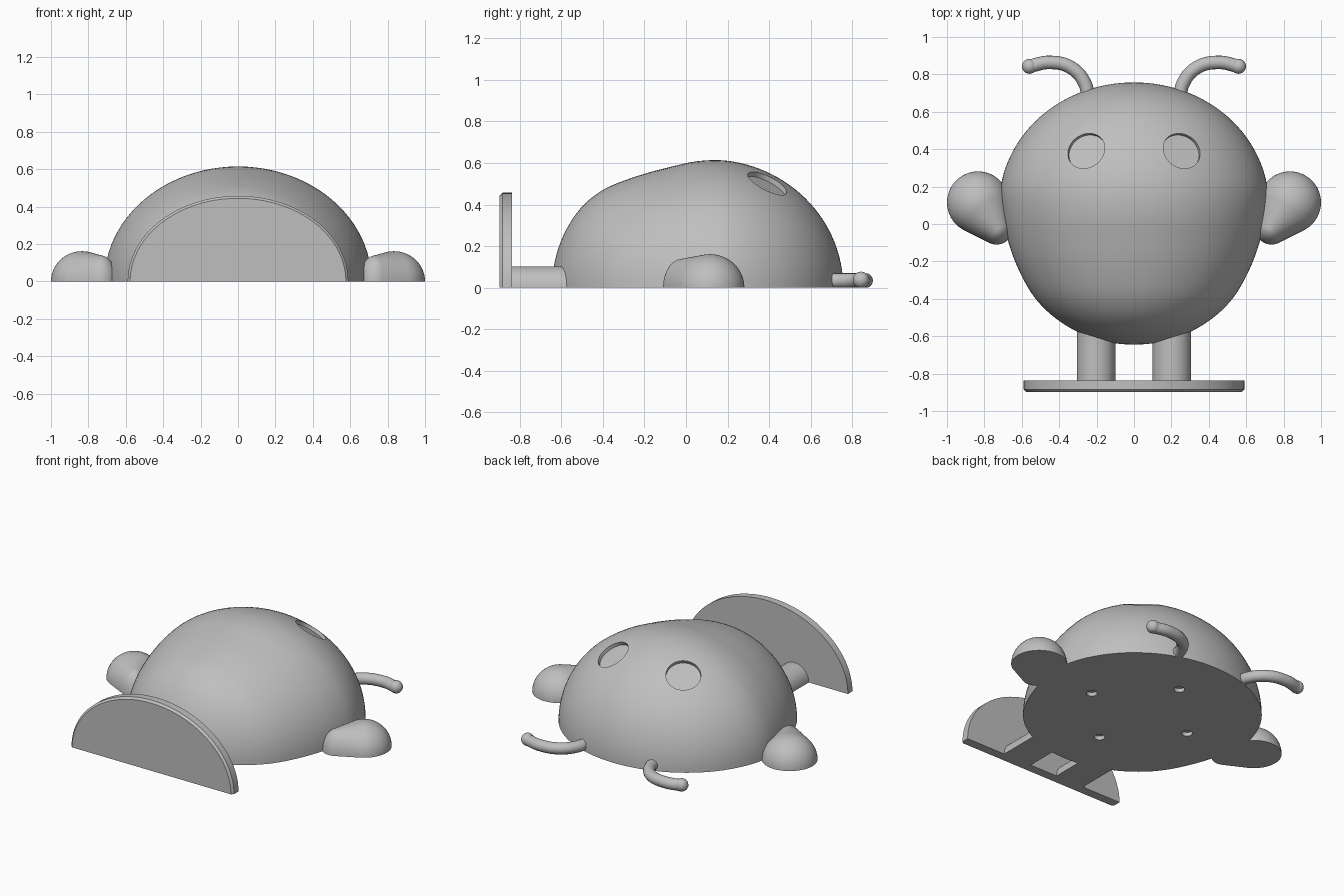
import bpy, bmesh, math
from mathutils import Matrix, Vector

if "Cube" in bpy.data.objects:
    bpy.data.objects.remove(bpy.data.objects["Cube"])

grey = bpy.data.materials.new("plain_grey")
grey.use_nodes = True
GREY = (0.52, 0.52, 0.52, 1)
grey.diffuse_color = GREY
grey.node_tree.nodes["Principled BSDF"].inputs["Base Color"].default_value = GREY


def place(center, scale=(1, 1, 1), rot=None):
    return Matrix.Translation(center) @ (rot or Matrix()) @ Matrix.Diagonal((*scale, 1))


def make_object(name, bm):
    bmesh.ops.recalc_face_normals(bm, faces=bm.faces)
    mesh = bpy.data.meshes.new(name)
    bm.to_mesh(mesh)
    bm.free()
    mesh.materials.append(grey)
    ob = bpy.data.objects.new(name, mesh)
    bpy.context.collection.objects.link(ob)
    return ob


def flatten_base(bm):
    """Keep only what is above the ground plane and close the cut."""
    bmesh.ops.bisect_plane(bm, geom=bm.verts[:] + bm.edges[:] + bm.faces[:], dist=1e-4,
                           plane_co=(0, 0, 0), plane_no=(0, 0, 1), clear_inner=True)
    bmesh.ops.holes_fill(bm, edges=[e for e in bm.edges if e.is_boundary], sides=0)


def smooth(ob):
    bpy.ops.object.select_all(action='DESELECT')
    ob.select_set(True)
    bpy.context.view_layer.objects.active = ob
    bpy.ops.object.shade_smooth_by_angle(angle=math.radians(30))


def add_cylinder(bm, radius, depth, matrix, segments=48):
    bmesh.ops.create_cone(bm, cap_ends=True, segments=segments, radius1=radius,
                          radius2=radius, depth=depth, matrix=matrix)


def blend(table, u):
    """Smooth (Catmull-Rom) lookup in a list of (u, value)."""
    n = len(table)
    i = max(k for k in range(n - 1) if k == 0 or u >= table[k][0])
    p = [Vector(table[min(max(i + k, 0), n - 1)]) for k in (-1, 0, 1, 2)]
    h = p[2].x - p[1].x
    t = min(max((u - p[1].x) / h, 0), 1)
    m1 = (p[2].y - p[0].y) / (p[2].x - p[0].x) * h
    m2 = (p[3].y - p[1].y) / (p[3].x - p[1].x) * h
    return ((2*t**3 - 3*t*t + 1) * p[1].y + (t**3 - 2*t*t + t) * m1
            + (3*t*t - 2*t**3) * p[2].y + (t**3 - t*t) * m2)


ALONG_Y = Matrix.Rotation(math.pi / 2, 4, 'X')

# Body: a ball stretched by half-width and height factors along its length
WIDTH = [(-1, .70), (-.7, .695), (-.47, .683), (-.22, .688), (0, .705), (.2, .727), (.5, .737), (1, .75)]
HEIGHT = [(-1, .655), (-.8, .642), (-.7, .627), (-.47, .594), (-.22, .59), (0, .609), (.2, .624), (.5, .634), (1, .645)]
bm = bmesh.new()
bmesh.ops.create_uvsphere(bm, u_segments=96, v_segments=64, radius=1, matrix=ALONG_Y)
for v in bm.verts:
    u = v.co.y
    v.co = (v.co.x * blend(WIDTH, u), .056 + .701 * u, v.co.z * blend(HEIGHT, u))
flatten_base(bm)
body = make_object("body", bm)

# Cutters: round eye recesses and four shallow peg holes in the base
bm = bmesh.new()
for side in (1, -1):
    normal = Vector((.30 * side, .42, .85)).normalized()
    tilt = normal.to_track_quat('Z', 'Y').to_matrix().to_4x4()
    surface = Vector((.257 * side, .394, .508))
    add_cylinder(bm, .104, .2, place(surface + normal * .07, rot=tilt))
for x, y in ((.37, 0), (-.37, 0), (0, .37), (0, -.37)):
    add_cylinder(bm, .032, .05, place((x, y + .05, 0)), 24)
cutter = make_object("recess_cutter", bm)
cutter.hide_render = True
mod = body.modifiers.new("recesses", 'BOOLEAN')
mod.operation = 'DIFFERENCE'
mod.solver = 'EXACT'
mod.object = cutter
bpy.context.view_layer.objects.active = body
bpy.ops.object.modifier_apply(modifier=mod.name)
bpy.data.objects.remove(cutter)
smooth(body)

# Foot plate: half an oval disc with a chamfered front rim
bm = bmesh.new()
add_cylinder(bm, 1, .06, place((0, -.867, 0), (.59, .457, 1), ALONG_Y), 96)
rim = [e for e in bm.edges if all(v.co.y < -.88 for v in e.verts)]
bmesh.ops.bevel(bm, geom=rim, offset=.013, segments=1, affect='EDGES')
flatten_base(bm)
smooth(make_object("foot_plate", bm))

for side, label in ((1, "left"), (-1, "right")):
    # Leg: half cylinder running from the body to the plate
    bm = bmesh.new()
    add_cylinder(bm, .103, .4, place((.203 * side, -.65, 0), rot=ALONG_Y))
    flatten_base(bm)
    smooth(make_object(label + "_leg", bm))

    # Arm: skin stretched over the upper halves of a large and a small ball
    bm = bmesh.new()
    for center, scale in (((.834, .115, 0), (.166, .166, .161)),
                          ((.735, -.02, 0), (.088, .09, .138))):
        bmesh.ops.create_uvsphere(bm, u_segments=48, v_segments=32, radius=1,
                                  matrix=place((center[0] * side, center[1], 0), scale))
    bmesh.ops.delete(bm, geom=[v for v in bm.verts if v.co.z < -1e-4], context='VERTS')
    bmesh.ops.delete(bm, geom=bm.edges[:] + bm.faces[:], context='EDGES_FACES')
    bmesh.ops.convex_hull(bm, input=bm.verts[:])
    bmesh.ops.delete(bm, geom=[v for v in bm.verts if not v.link_faces], context='VERTS')
    smooth(make_object(label + "_arm", bm))

    # Antenna: curved tube with a ball tip
    curve = bpy.data.curves.new("antenna_path", 'CURVE')
    curve.dimensions = '3D'
    curve.bevel_depth = .036
    curve.bevel_resolution = 6
    curve.use_fill_caps = True
    path = [(.245, .66), (.262, .75), (.335, .835), (.45, .864), (.56, .843)]
    spline = curve.splines.new('BEZIER')
    spline.bezier_points.add(len(path) - 1)
    for point, (x, y) in zip(spline.bezier_points, path):
        point.co = (x * side, y, .034)
        point.handle_left_type = point.handle_right_type = 'AUTO'
    helper = bpy.data.objects.new("antenna_path", curve)
    bpy.context.collection.objects.link(helper)
    tube = bpy.data.meshes.new_from_object(
        helper.evaluated_get(bpy.context.evaluated_depsgraph_get()))
    bpy.data.objects.remove(helper)
    bm = bmesh.new()
    bm.from_mesh(tube)
    bpy.data.meshes.remove(tube)
    bmesh.ops.remove_doubles(bm, verts=bm.verts, dist=1e-5)
    bmesh.ops.create_uvsphere(bm, u_segments=24, v_segments=16, radius=.04,
                              matrix=place((.559 * side, .843, .037)))
    flatten_base(bm)
    smooth(make_object(label + "_antenna", bm))
